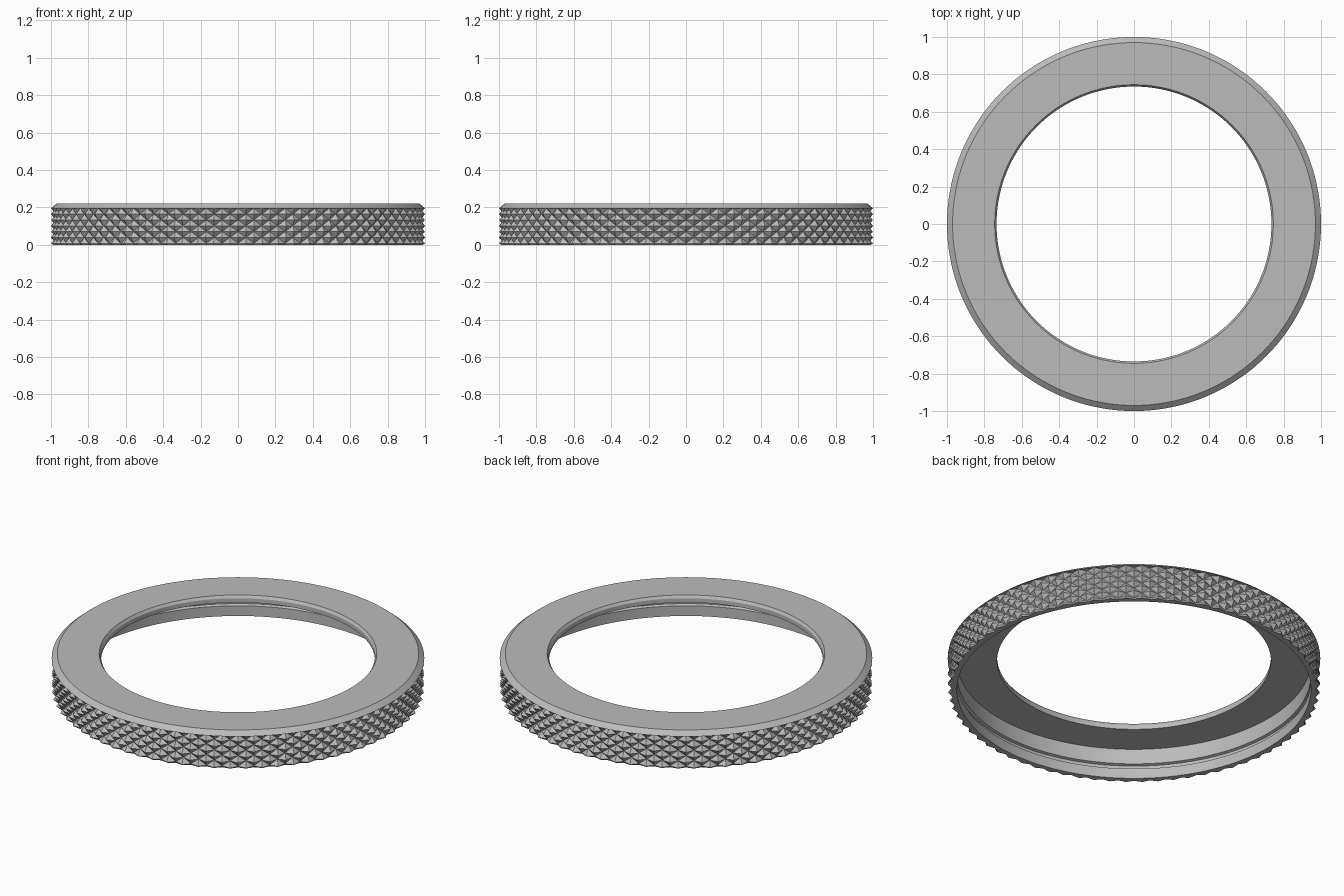
import bpy, bmesh
from math import sin, cos, pi, radians

cube = bpy.data.objects.get("Cube")
if cube:
    bpy.data.objects.remove(cube)

metal = bpy.data.materials.new("satin_grey")
metal.use_nodes = True
grey = (0.5, 0.5, 0.5, 1)
metal.diffuse_color = grey
metal.node_tree.nodes["Principled BSDF"].inputs["Base Color"].default_value = grey

DIAMONDS, ROWS = 72, 3
SEGS = DIAMONDS * 2
VALLEY, PEAK = 0.975, 1.0
KNURL_LOW, KNURL_TOP = 0.008, 0.195


def ring(bm, radius, z):
    """Circle of vertices; radius is a function of the step index."""
    return [bm.verts.new((radius(i) * cos(2 * pi * i / SEGS),
                          radius(i) * sin(2 * pi * i / SEGS), z))
            for i in range(SEGS)]


def finish(bm, name):
    bmesh.ops.recalc_face_normals(bm, faces=bm.faces)
    mesh = bpy.data.meshes.new(name)
    bm.to_mesh(mesh)
    bm.free()
    mesh.materials.append(metal)
    obj = bpy.data.objects.new(name, mesh)
    bpy.context.collection.objects.link(obj)
    return obj


# Ring body: turned section with top flange, stepped bore and inner groove
section = [(0.97, 0), (0.95, 0), (0.95, 0.06), (0.965, 0.066), (0.965, 0.085),
           (0.95, 0.09), (0.95, 0.18), (0.735, 0.18), (0.735, 0.205),
           (0.745, 0.22), (0.97, 0.22), (PEAK, KNURL_TOP), (0.97, KNURL_TOP)]
bm = bmesh.new()
rings = [ring(bm, lambda i, r=r: r, z) for r, z in section]
for a, b in zip(rings, rings[1:] + rings[:1]):
    for i in range(SEGS):
        k = (i + 1) % SEGS
        bm.faces.new((a[i], a[k], b[k], b[i]))
body = finish(bm, "ring_body")
bpy.context.view_layer.objects.active = body
body.select_set(True)
bpy.ops.object.shade_smooth_by_angle(angle=radians(20))

# Knurled grip: alternating peaks and valleys split along the valley lines
bm = bmesh.new()
levels = ROWS * 2
grid = []
for j in range(levels + 1):
    z = KNURL_LOW + (KNURL_TOP - KNURL_LOW) * j / levels
    grid.append(ring(bm, lambda i, j=j: PEAK if (i + j) % 2 else VALLEY, z))
for j in range(levels):
    for i in range(SEGS):
        k = (i + 1) % SEGS
        a, b, c, d = grid[j][i], grid[j][k], grid[j + 1][k], grid[j + 1][i]
        if (i + j) % 2:
            tris = (a, b, d), (b, c, d)
        else:
            tris = (a, b, c), (a, c, d)
        for tri in tris:
            bm.faces.new(tri)

# Underside of the grip closes onto the bottom rim
outer = ring(bm, lambda i: 0.99 if i % 2 else VALLEY, 0)
inner = ring(bm, lambda i: 0.969, 0)
for a, b in ((grid[0], outer), (outer, inner)):
    for i in range(SEGS):
        k = (i + 1) % SEGS
        bm.faces.new((a[i], a[k], b[k], b[i]))
finish(bm, "knurled_grip")
